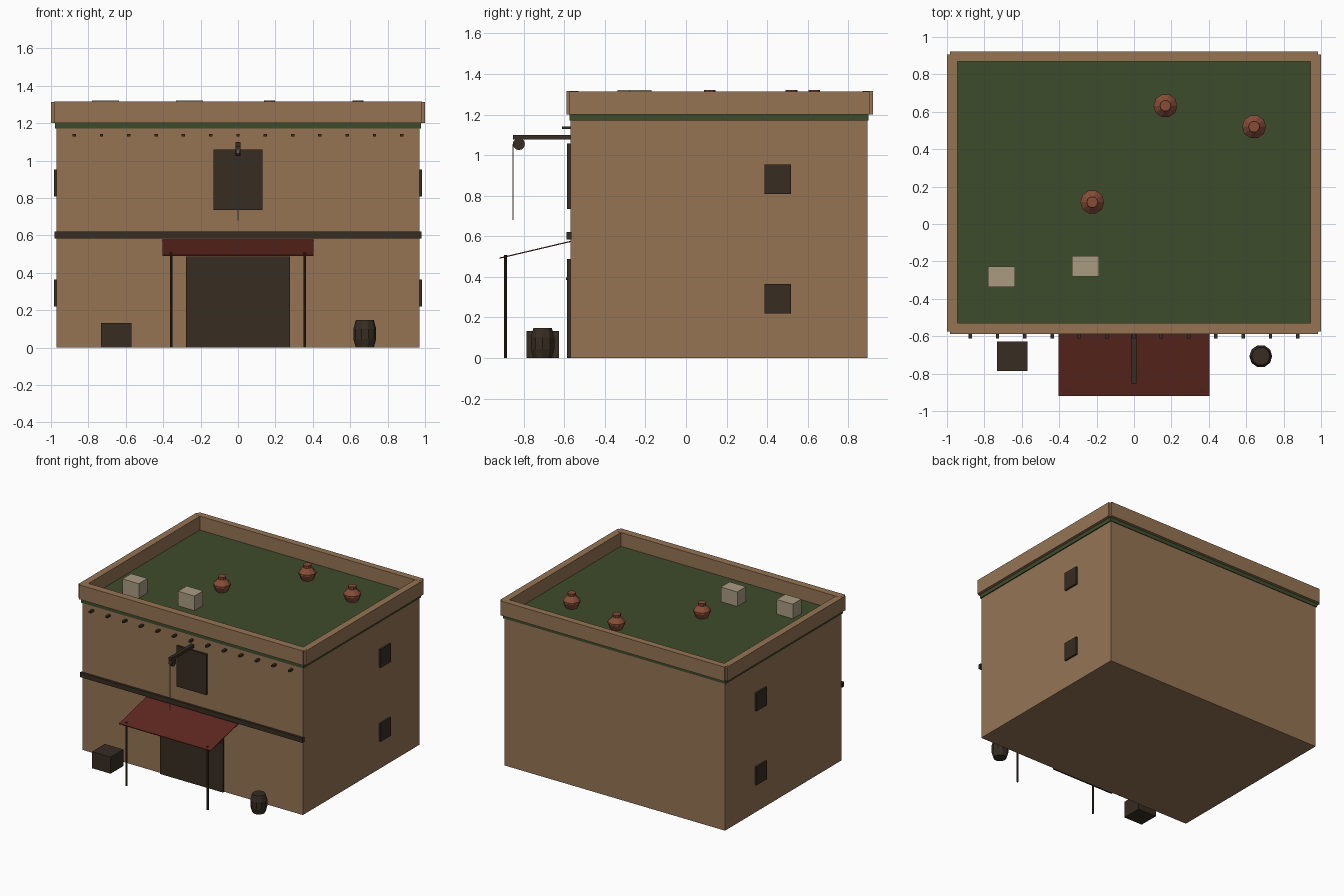
import bpy, bmesh, math
from mathutils import Matrix, Vector

if "Cube" in bpy.data.objects:
    bpy.data.objects.remove(bpy.data.objects["Cube"])


def material(name, rgb):
    m = bpy.data.materials.new(name)
    m.diffuse_color = (*rgb, 1)
    m.use_nodes = True
    m.node_tree.nodes["Principled BSDF"].inputs["Base Color"].default_value = m.diffuse_color
    return m


ADOBE = material("adobe_brown", (0.30, 0.175, 0.088))
WOOD = material("dark_wood", (0.038, 0.026, 0.016))
GREEN = material("roof_green", (0.048, 0.072, 0.025))
RED = material("awning_red", (0.115, 0.021, 0.014))
CLAY = material("terracotta", (0.25, 0.075, 0.04))
STONE = material("pale_stone", (0.40, 0.33, 0.22))


def finish(name, bm, mat):
    bmesh.ops.recalc_face_normals(bm, faces=bm.faces)
    me = bpy.data.meshes.new(name)
    bm.to_mesh(me)
    bm.free()
    me.materials.append(mat)
    ob = bpy.data.objects.new(name, me)
    bpy.context.collection.objects.link(ob)
    return ob


def box(name, x, y, z, mat):
    """Box from (min, max) ranges on each axis."""
    bm = bmesh.new()
    bmesh.ops.create_cube(bm, size=1)
    for v in bm.verts:
        v.co = [r[0] + (c + 0.5) * (r[1] - r[0]) for r, c in zip((x, y, z), v.co)]
    return finish(name, bm, mat)


def lathe(name, profile, center, sides, mat):
    """Closed flat-faced turned shape from (radius, height) points."""
    bm = bmesh.new()
    rings = []
    for r, h in profile:
        rings.append([bm.verts.new((center[0] + r * math.cos(2 * math.pi * i / sides),
                                    center[1] + r * math.sin(2 * math.pi * i / sides),
                                    center[2] + h)) for i in range(sides)])
    for a, b in zip(rings, rings[1:]):
        for i in range(sides):
            j = (i + 1) % sides
            bm.faces.new((a[i], a[j], b[j], b[i]))
    bm.faces.new(rings[0])
    bm.faces.new(rings[-1])
    return finish(name, bm, mat)


# Main building and roof slab
box("building_body", (-0.97, 0.97), (-0.57, 0.895), (0, 1.17), ADOBE)
box("roof_slab", (-0.978, 0.978), (-0.575, 0.90), (1.17, 1.205), GREEN)

# Parapet walls, slightly notched at the corners
box("parapet_front", (-0.985, 0.985), (-0.588, -0.53), (1.2, 1.315), ADOBE)
box("parapet_back", (-0.985, 0.985), (0.87, 0.922), (1.2, 1.315), ADOBE)
for s, side in ((-1, "left"), (1, "right")):
    xr = sorted((s * 0.945, s * 1.0))
    box(f"parapet_{side}", xr, (-0.575, 0.905), (1.2, 1.314), ADOBE)
    # Side windows on both floors
    for z0, floor in ((0.22, "lower"), (0.808, "upper")):
        xw = sorted((s * 0.965, s * 0.984))
        box(f"window_{side}_{floor}", xw, (0.388, 0.517), (z0, z0 + 0.145), WOOD)

# Front wall details: band, doors, roof pegs
box("floor_band", (-0.98, 0.98), (-0.588, -0.565), (0.583, 0.62), WOOD)
box("main_door", (-0.277, 0.277), (-0.586, -0.565), (0, 0.488), WOOD)
box("door_bar", (-0.26, 0.26), (-0.591, -0.58), (0.385, 0.397), WOOD)
box("loft_door", (-0.132, 0.132), (-0.586, -0.565), (0.735, 1.058), WOOD)
for i in range(13):
    x = (i - 6) * 0.146
    box(f"roof_peg_{i + 1}", (x - 0.009, x + 0.009), (-0.612, -0.565), (1.128, 1.142), WOOD)

# Hoist: beam, pulley and hanging rope
box("hoist_beam", (-0.013, 0.013), (-0.853, -0.565), (1.076, 1.1), WOOD)
pulley = lathe("hoist_pulley", [(0.03, -0.013), (0.03, 0.013)], (0, 0, 0), 12, WOOD)
pulley.data.transform(Matrix.Translation((0, -0.824, 1.055)) @ Matrix.Rotation(math.pi / 2, 4, "Y"))
lathe("hoist_rope", [(0.003, 0.68), (0.003, 1.055)], (0, -0.853, 0), 6, STONE)

# Sloping awning on two posts
awning = box("awning", (-0.403, 0.403), (-0.92, -0.565), (-0.003, 0.003), RED)
for v in awning.data.vertices:
    v.co.z += 0.492 + (v.co.y + 0.92) * 0.235
for s, side in ((-1, "left"), (1, "right")):
    lathe(f"awning_post_{side}", [(0.0075, 0), (0.0075, 0.508)], (s * 0.357, -0.89, 0), 8, WOOD)

# Crate and barrel on the ground
box("crate", (-0.733, -0.57), (-0.787, -0.627), (0, 0.132), WOOD)
lathe("barrel", [(0.048, 0), (0.061, 0.045), (0.061, 0.1), (0.048, 0.147)],
      (0.678, -0.707, 0), 10, WOOD)

# Roof vents and clay pots
box("roof_block_left", (-0.78, -0.637), (-0.337, -0.228), (1.2, 1.321), STONE)
box("roof_block_right", (-0.332, -0.187), (-0.28, -0.17), (1.2, 1.321), STONE)
pot = [(0.042, 0), (0.064, 0.048), (0.064, 0.062), (0.03, 0.1), (0.03, 0.121)]
for i, (x, y) in enumerate(((0.168, 0.632), (0.642, 0.52), (-0.223, 0.117))):
    lathe(f"clay_pot_{i + 1}", pot, (x, y, 1.2), 10, CLAY)
